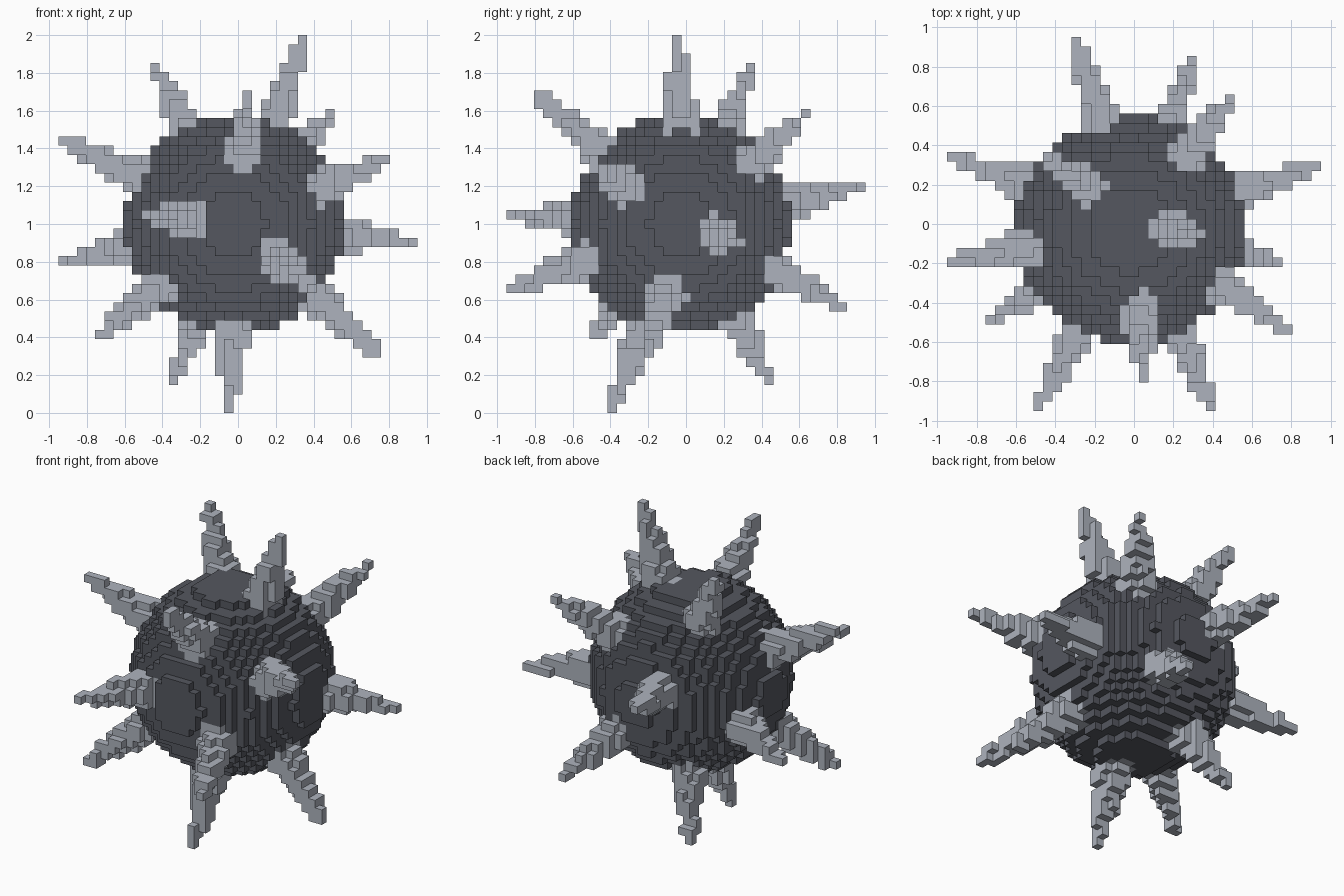
import bpy
import bmesh
from mathutils import Vector

cube = bpy.data.objects.get("Cube")
if cube:
    bpy.data.objects.remove(cube, do_unlink=True)

CELL = 2 / 41      # edge of one block
REACH = 20         # grid extent from the centre, in blocks
AXES = [Vector(a) for a in ((1, 0, 0), (-1, 0, 0), (0, 1, 0),
                            (0, -1, 0), (0, 0, 1), (0, 0, -1))]


def make_material(name, color):
    mat = bpy.data.materials.new(name)
    mat.use_nodes = True
    mat.diffuse_color = (*color, 1)
    node = next(n for n in mat.node_tree.nodes if n.type == 'BSDF_PRINCIPLED')
    node.inputs["Base Color"].default_value = (*color, 1)
    return mat


def grid(reach):
    span = range(-reach, reach + 1)
    return ((x, y, z) for x in span for y in span for z in span)


def ball_cells():
    center = Vector((-0.4, -0.6, 0))
    return {c for c in grid(13) if (Vector(c) - center).length_squared < 142}


def spike_cells(tip):
    """Blocks of a tapered spike pointing from the ball's centre to its tip."""
    axis = Vector(tip).normalized()
    length = Vector(tip).length
    cells = {tip}
    for c in grid(REACH):
        p = Vector(c)
        along = p.dot(axis)
        if 9.5 < along < length + 0.3:
            radius = 0.65 + 0.16 * max(length - along, 0)
            if (p - axis * along).length < radius:
                cells.add(c)
    return cells


def build_blocks(name, cells, solid, mat):
    """Mesh only the block faces that are not covered by a neighbour."""
    bm = bmesh.new()
    corners = {}

    def corner(p):
        key = tuple(round(v * 2) for v in p)
        if key not in corners:
            corners[key] = bm.verts.new(p * CELL + Vector((0, 0, 1)))
        return corners[key]

    for c in sorted(cells):
        p = Vector(c)
        for n in AXES:
            if tuple(int(v) for v in p + n) in solid:
                continue
            u = Vector((n.y, n.z, n.x))
            v = n.cross(u)
            quad = [p + (n + a * u + b * v) / 2
                    for a, b in ((-1, -1), (1, -1), (1, 1), (-1, 1))]
            bm.faces.new([corner(q) for q in quad])
    mesh = bpy.data.meshes.new(name)
    bm.to_mesh(mesh)
    bm.free()
    mesh.materials.append(mat)
    obj = bpy.data.objects.new(name, mesh)
    bpy.context.collection.objects.link(obj)


dark = make_material("dark_iron", (0.09, 0.096, 0.115))
light = make_material("pale_steel", (0.42, 0.45, 0.51))

# Spike tips in block coordinates
tips = {
    "top_left": (7, -1, 20), "top_right_back": (-9, 7, 17),
    "top_front": (1, -16, 14), "upper_left_back": (10, 13, 12),
    "upper_left_front": (16, -11, 7), "left": (19, 6, -2),
    "lower_left": (15, -4, -14), "bottom_front": (-1, -8, -20),
    "bottom_back": (-7, 9, -17), "lower_right_front": (-15, -10, -12),
    "right_back": (-19, 7, -4), "upper_right": (-19, -4, 9),
    "front_right": (-10, -19, 1), "front_left": (8, -19, -7),
    "back_right": (-6, 19, 4), "back_left": (6, 17, -9),
}
spikes = {name: spike_cells(tip) for name, tip in tips.items()}
spike_solid = set().union(*spikes.values())
ball = ball_cells()
solid = ball | spike_solid

# Round body, with spike roots showing through its surface
build_blocks("ball_body", ball - spike_solid, solid, dark)

# Tapered spikes
for name, cells in spikes.items():
    build_blocks("spike_" + name, cells, solid, light)
